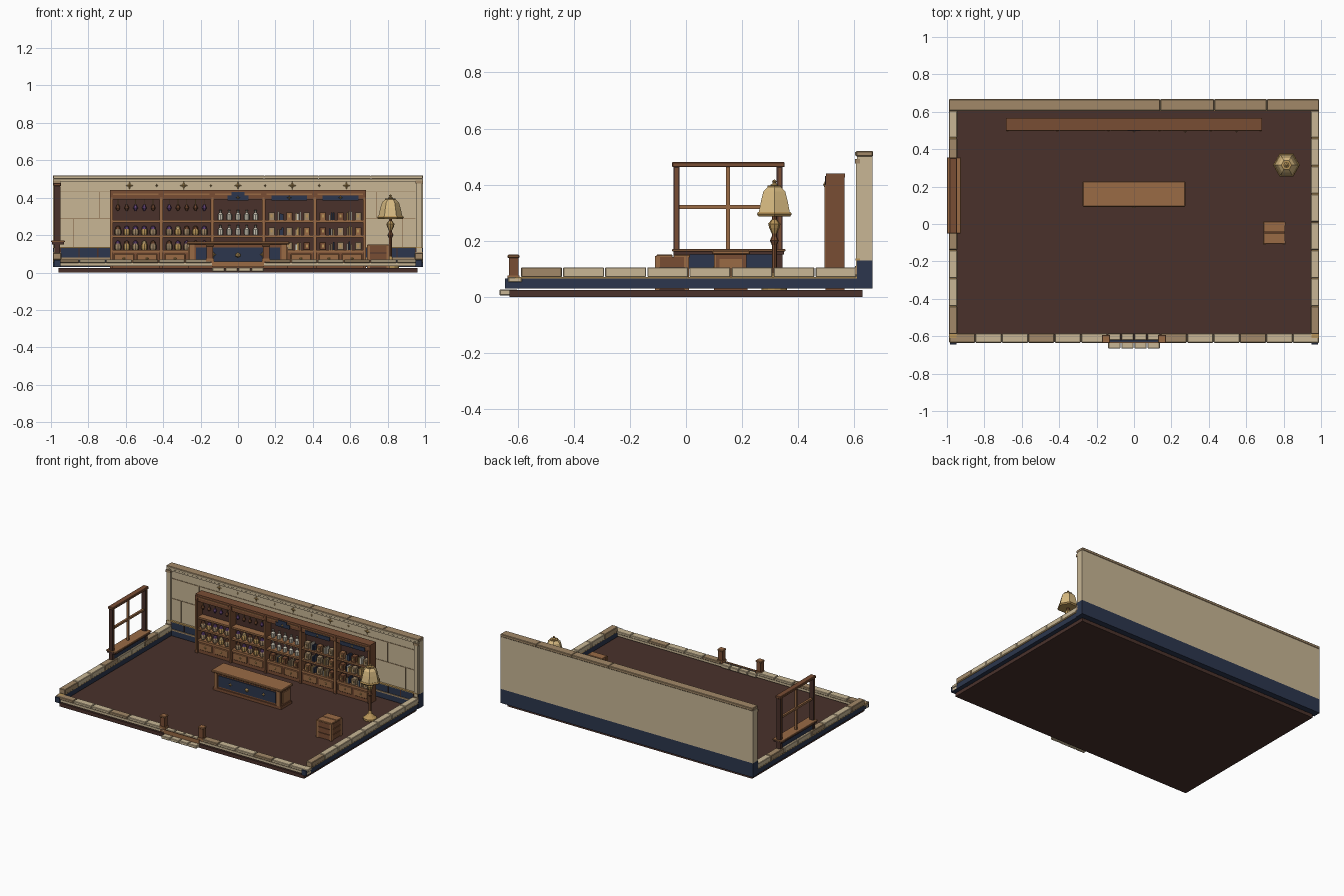
import bpy, bmesh, math, random
from mathutils import Matrix

if "Cube" in bpy.data.objects:
    bpy.data.objects.remove(bpy.data.objects["Cube"])
random.seed(4)

COLOURS = {
    "cream": (.58, .47, .30), "tan": (.36, .25, .14), "dark_brown": (.067, .031, .024),
    "walnut": (.19, .075, .034), "oak": (.32, .145, .06), "navy": (.025, .037, .075),
    "gold": (.48, .30, .10), "purple": (.15, .07, .22), "ivory": (.62, .58, .48),
    "lampshade": (.68, .49, .22),
}
MATS = {}
for name, rgb in COLOURS.items():
    m = bpy.data.materials.new(name)
    m.use_nodes = True
    m.diffuse_color = (*rgb, 1)
    m.node_tree.nodes["Principled BSDF"].inputs["Base Color"].default_value = (*rgb, 1)
    MATS[name] = m


class Part:
    """One object gathered from boxes and turned shapes."""

    def __init__(self, name):
        self.name, self.bm, self.used = name, bmesh.new(), []

    def paint(self, faces, mat):
        if mat not in self.used:
            self.used.append(mat)
        for f in faces:
            f.material_index = self.used.index(mat)

    def box(self, mat, x, y, z, bevel=0):
        lo, hi = zip(x, y, z)
        size = [b - a for a, b in zip(lo, hi)]
        mid = [(a + b) / 2 for a, b in zip(lo, hi)]
        new = bmesh.ops.create_cube(self.bm, matrix=Matrix.Translation(mid) @ Matrix.Diagonal((*size, 1)))
        faces = {f for v in new["verts"] for f in v.link_faces}
        self.paint(faces, mat)
        if bevel:
            edges = list({e for f in faces for e in f.edges})
            cut = bmesh.ops.bevel(self.bm, geom=edges, offset=bevel, segments=1, affect="EDGES")
            self.paint(cut["faces"], mat)

    def turned(self, mat, centre, profile, sides=8):
        cx, cy, cz = centre
        rings = []
        for r, z in profile:
            rings.append([self.bm.verts.new((cx + r * math.cos(a), cy + r * math.sin(a), cz + z))
                          for a in (math.tau * i / sides for i in range(sides))])
        faces = [self.bm.faces.new(rings[0][::-1]), self.bm.faces.new(rings[-1])]
        for low, high in zip(rings, rings[1:]):
            for i in range(sides):
                j = (i + 1) % sides
                faces.append(self.bm.faces.new((low[i], low[j], high[j], high[i])))
        self.paint(faces, mat)

    def star(self, mat, x, y, z, r):
        pts = []
        for i in range(8):
            d = r if i % 2 == 0 else r * .35
            a = math.tau * i / 8
            pts.append(self.bm.verts.new((x + d * math.cos(a), y, z + d * math.sin(a))))
        tip = self.bm.verts.new((x, y - .006, z))
        self.paint([self.bm.faces.new((pts[i], pts[(i + 1) % 8], tip)) for i in range(8)], mat)

    def done(self):
        bmesh.ops.recalc_face_normals(self.bm, faces=self.bm.faces)
        me = bpy.data.meshes.new(self.name)
        self.bm.to_mesh(me)
        for mat in self.used:
            me.materials.append(MATS[mat])
        bpy.context.collection.objects.link(bpy.data.objects.new(self.name, me))


def around(c, w):
    return (c - w / 2, c + w / 2)


FLOOR = .025

# Floor slab
p = Part("floor")
p.box("dark_brown", (-.96, .96), (-.63, .63), (0, FLOOR))
p.done()

# Low side walls: navy plinth, gold line, stone caps
for side, label in ((-1, "right"), (1, "left")):
    p = Part(label + "_low_wall")
    span = sorted((side * .95, side * .985))
    p.box("navy", span, (-.645, .61), (.03, .066))
    p.box("gold", sorted((side * .948, side * .988)), (-.61, .61), (.066, .07))
    step = 1.2 / 8
    for i in range(8):
        y = -.59 + i * step
        mat = "tan" if i == 0 or (side < 0 and i % 3 == 0) else "cream"
        p.box(mat, sorted((side * .945, side * .99)), (y + .002, y + step - .002), (.07, .105), .003)
    p.done()

# Low front wall of stone blocks with an entrance gap
p = Part("front_low_wall")
step = 1.98 / 14
for i in range(14):
    x0 = -.99 + i * step
    x1 = x0 + step
    mat = "tan" if i in (0, 3, 8, 11) else "cream"
    if i in (6, 7):
        continue
    p.box(mat, (x0 + .002, x1 - .002), (-.635, -.585), (.052, .07), .003)
for s in (-1, 1):
    p.box("cream", sorted((s * .14, s * .985)), (-.632, -.59), (.034, .05))
    p.box("tan", sorted((s * .14, s * .98)), (-.63, -.592), (.048, .054))
p.done()

# Entrance threshold, step and posts
p = Part("entrance_step")
for i in range(4):
    p.box("cream", around(-.105 + i * .07, .066), (-.665, -.6), (.005, .026), .003)
    p.box("cream", around(-.105 + i * .07, .066), (-.62, -.585), (.03, .055), .003)
p.box("navy", (-.14, .14), (-.63, -.62), (.03, .05))
p.box("oak", (-.14, .14), (-.636, -.63), (.03, .058))
p.done()
for s, label in ((-1, "right"), (1, "left")):
    p = Part(label + "_entrance_post")
    p.box("walnut", around(s * .15, .035), (-.632, -.598), (.035, .14))
    p.box("oak", around(s * .15, .044), (-.636, -.594), (.138, .15), .003)
    p.box("oak", around(s * .15, .042), (-.636, -.594), (.06, .075))
    p.done()

# Back wall with wainscot, panel joints and cornice
p = Part("back_wall")
p.box("navy", (-.99, .99), (.61, .665), (.03, .13))
p.box("cream", (-.99, .99), (.62, .665), (.13, .5))
p.box("gold", (-.985, .985), (.604, .62), (.13, .136))
p.box("tan", (-.985, .985), (.605, .612), (.07, .08))
for z in (.29, .432):
    p.box("tan", (-.95, .95), (.617, .62), around(z, .005))
for s in (-1, 1):
    for x, z in ((.74, (.29, .43)), (.88, (.136, .29))):
        p.box("tan", around(s * x, .005), (.617, .62), z)
    for x in (.75, .85, .95):
        p.box("dark_brown", around(s * x, .006), (.606, .61), (.08, .13))
    p.box("cream", around(s * .97, .03), (.606, .62), (.09, .49))
    p.box("tan", around(s * .97, .04), (.602, .62), (.08, .11))
    p.box("tan", around(s * .97, .04), (.602, .62), (.475, .492))
p.box("cream", (-.988, .988), (.61, .62), (.488, .5))
p.done()
p = Part("back_wall_cap")
cuts = (-.99, .14, .43, .71, .99)
for a, b in zip(cuts, cuts[1:]):
    p.box("tan", (a + .001, b - .001), (.606, .667), (.5, .52), .003)
p.box("cream", (-.985, .985), (.603, .606), (.504, .516))
p.done()
p = Part("wall_stars")
for i in range(9):
    p.star("gold", -.58 + i * .145, .619, .465, .022 if i % 2 == 0 else .009)
p.done()

# Window frame standing on the side wall
p = Part("window_frame")
depth = (-.982, -.952)
for y in (-.034, .334):
    p.box("dark_brown", depth, around(y, .022), (.105, .47))
    p.box("walnut", (-.985, -.949), around(y, .01), (.17, .46))
p.box("walnut", (-.986, -.946), (-.05, .352), (.462, .48), .003)
p.box("oak", (-.975, -.96), around(.15, .014), (.17, .462))
p.box("oak", (-.975, -.96), (-.034, .334), around(.32, .014))
p.box("navy", (-.975, -.955), (-.03, .33), (.1, .15))
p.box("dark_brown", (-.995, -.93), (-.045, .35), (.15, .162))
p.box("oak", (-1, -.925), (-.05, .355), (.162, .17), .002)
p.done()

# Shelf cabinet with five bays
BAY, EDGE = .274, -.685
SHELVES = (.12, .2, .28)
p = Part("shelf_cabinet")
p.box("dark_brown", (-.68, .68), (.553, .565), (FLOOR, .43))
p.box("walnut", (-.685, .685), (.5, .567), (.425, .44))
p.box("walnut", (-.68, .68), (.51, .555), (FLOOR, .115))
for i in range(6):
    x = EDGE + i * BAY
    w = .018
    x = min(max(x, EDGE + w / 2), -EDGE - w / 2)
    p.box("walnut", around(x, w), (.498, .566), (FLOOR, .43))
    p.box("oak", around(x, .012), (.494, .498), (.05, .4))
for z in SHELVES:
    p.box("oak", (-.68, .68), (.503, .555), (z - .012, z))
for i in range(5):
    mid = EDGE + (i + .5) * BAY
    p.box("walnut", around(mid, BAY - .02), (.503, .512), (.39, .425))
    p.box("oak", around(mid, BAY - .03), (.498, .503), (.415, .423))
    for s in (-1, 1):
        p.box("oak", around(mid + s * .062, .108), (.503, .51), (.05, .1), .003)
        p.turned("gold", (mid + s * .062, .503, .07), ((.005, 0), (.007, .005), (.005, .01)), 6)
    if i >= 2:
        p.box("navy", around(mid, .11 if i == 2 else .19), (.496, .503), (.385, .412))
        p.star("gold", mid, .495, .4, .012)
p.box("navy", around(0, .07), (.496, .503), (.412, .43))
p.done()

# Shelf goods: jars and herbs, pale bottles, books and boxes
bottle = ((.012, 0), (.014, .006), (.014, .03), (.005, .04), (.005, .05), (.008, .054))
jar = ((.014, 0), (.018, .008), (.018, .025), (.013, .034))
goods = Part("shelf_goods")
for i in range(5):
    mid = EDGE + (i + .5) * BAY
    for row, z in enumerate(SHELVES):
        for k in range(5):
            x = mid + (k - 2) * .047
            spot = (x, .528, z)
            if i < 2 and row < 2:
                goods.turned("gold" if k % 2 else "tan", spot, jar)
                top = random.choice(("purple", "walnut", "lampshade"))
                goods.turned(top, (x, .528, z + .034), ((.014, 0), (.012, .01), (.004, .016)), 6)
            elif i < 2:
                goods.box("gold", around(x, .004), around(.525, .004), (.36, .395))
                goods.turned(random.choice(("purple", "walnut")), (x, .525, .33),
                             ((.004, 0), (.013, .015), (.004, .035)), 6)
            elif i == 2 and row:
                goods.turned("ivory", spot, bottle)
            elif k % 2 == 0:
                w = .034
                goods.box(random.choice(("oak", "tan", "walnut")), around(x, w), (.508, .545), (z, z + .042), .002)
                goods.box("gold", around(x, .01), (.505, .508), (z + .015, z + .03))
            else:
                for b in (-1, 0, 1):
                    goods.box(random.choice(("ivory", "navy", "tan", "gold")), around(x + b * .011, .009),
                              (.51, .545), (z, z + random.uniform(.03, .048)))
goods.done()

# Shop counter
p = Part("counter")
p.box("walnut", (-.262, .262), (.107, .215), (FLOOR, .15))
p.box("oak", (-.275, .275), (.092, .228), (.15, .166), .004)
p.box("walnut", (-.268, .268), (.1, .22), (FLOOR, .045))
p.box("navy", (-.225, .225), (.101, .107), (.058, .135))
p.turned("gold", (0, .1, .08), ((.002, 0), (.014, .008), (.014, .018), (.002, .026)))
for s in (-1, 1):
    p.box("oak", around(s * .246, .025), (.1, .107), (.045, .15))
    p.star("gold", s * .13, .1, .096, .016)
    p.box("oak", sorted((s * .262, s * .267)), (.12, .2), (.06, .135))
p.done()

# Slatted crate
p = Part("crate")
p.box("dark_brown", (.697, .803), (-.102, .002), (FLOOR, .14))
for i in range(3):
    z = FLOOR + .003 + i * .039
    p.box("walnut", (.692, .808), (-.107, .007), (z, z + .035))
for x in (.698, .802):
    for y in (-.101, .001):
        p.box("oak", around(x, .018), around(y, .018), (FLOOR, .146))
for y in (-.077, -.015):
    p.box("oak", (.692, .808), around(y, .058), (.14, .15), .002)
p.done()

# Floor lamp
LAMP = (.815, .315, FLOOR)
p = Part("lamp_stand")
p.turned("gold", LAMP, ((.045, 0), (.045, .012), (.03, .022), (.014, .04), (.009, .06)), 12)
p.turned("walnut", LAMP, ((.009, .06), (.009, .16), (.016, .175), (.009, .19), (.009, .3)))
p.turned("gold", LAMP, ((.009, .2), (.018, .22), (.022, .235), (.01, .25)))
p.turned("gold", LAMP, ((.012, .368), (.014, .374), (.005, .38), (.008, .387), (.001, .393)))
p.done()
p = Part("lamp_shade")
p.turned("lampshade", LAMP, ((.064, .275), (.054, .32), (.045, .35), (.026, .368)), 6)
p.turned("gold", LAMP, ((.066, .262), (.072, .27), (.066, .278)), 6)
p.turned("gold", LAMP, ((.028, .365), (.028, .371)), 6)
p.done()
